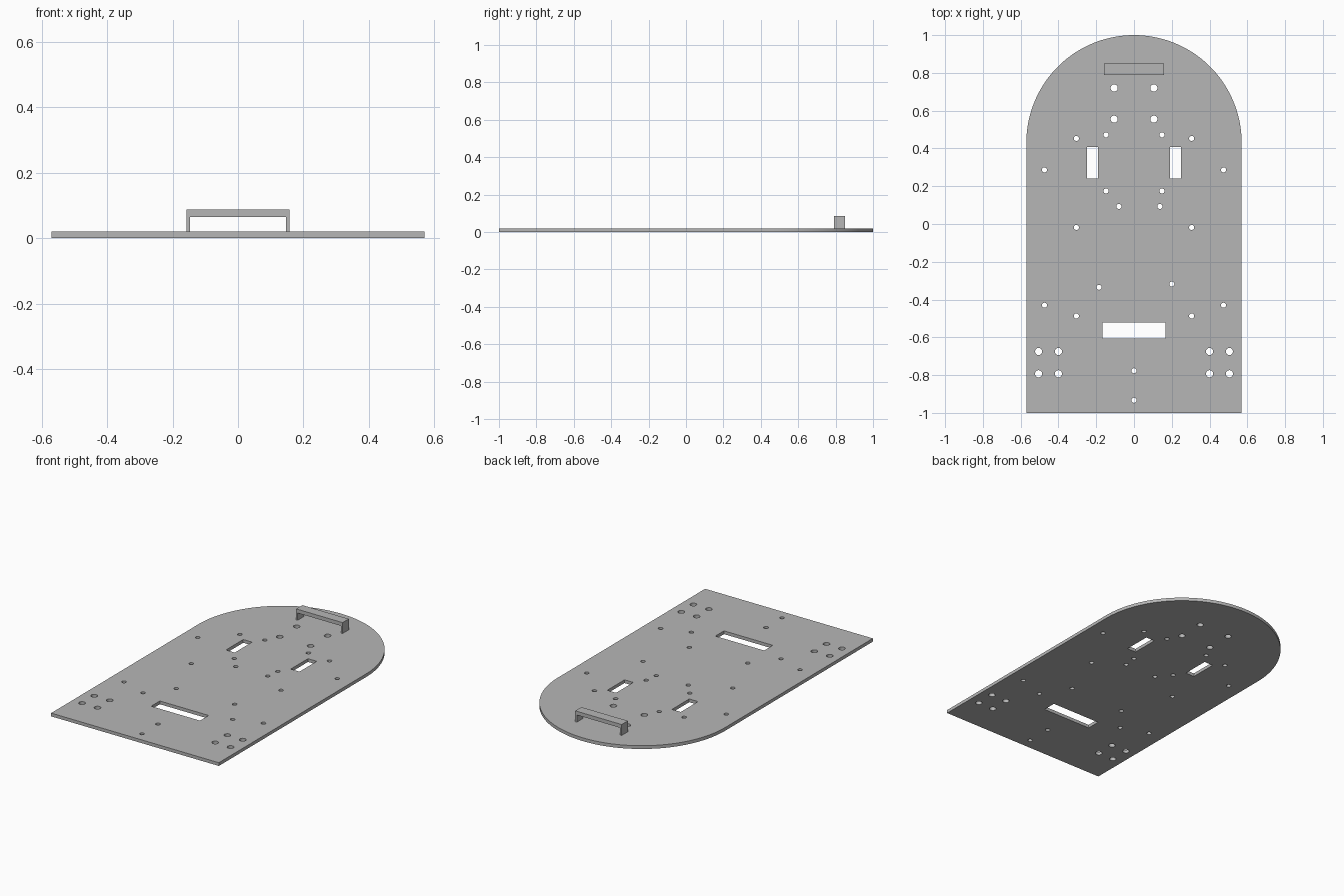
import bpy, bmesh
from math import pi, sin, cos

cube = bpy.data.objects.get("Cube")
if cube:
    bpy.data.objects.remove(cube, do_unlink=True)

THICK = 0.02
HALF_W = 0.57

grey = bpy.data.materials.new("plain grey")
grey.use_nodes = True
colour = (0.47, 0.47, 0.47, 1)
grey.diffuse_color = colour
grey.node_tree.nodes["Principled BSDF"].inputs["Base Color"].default_value = colour


def prism(bm, points, direction):
    """Extrude a closed outline of 3D points along a direction."""
    face = bm.faces.new([bm.verts.new(p) for p in points])
    top = bmesh.ops.extrude_face_region(bm, geom=[face])["geom"]
    verts = [v for v in top if isinstance(v, bmesh.types.BMVert)]
    bmesh.ops.translate(bm, verts=verts, vec=direction)


def arc(x, y, r, start, end, n):
    return [(x + r * cos(start + (end - start) * i / n),
             y + r * sin(start + (end - start) * i / n)) for i in range(n + 1)]


def finish(bm, name):
    bmesh.ops.recalc_face_normals(bm, faces=bm.faces)
    mesh = bpy.data.meshes.new(name)
    bm.to_mesh(mesh)
    bm.free()
    mesh.materials.append(grey)
    obj = bpy.data.objects.new(name, mesh)
    bpy.context.collection.objects.link(obj)
    return obj


def activate(obj):
    bpy.ops.object.select_all(action="DESELECT")
    obj.select_set(True)
    bpy.context.view_layer.objects.active = obj


# Base plate: straight sides, square front, semicircular back
bm = bmesh.new()
outline = [(-HALF_W, -1), (HALF_W, -1)] + arc(0, 1 - HALF_W, HALF_W, 0, pi, 72)
prism(bm, [(x, y, 0) for x, y in outline], (0, 0, THICK))
plate = finish(bm, "base_plate")

# Hole positions: mirrored pairs, then single holes
large_pairs = [(0.105, 0.72), (0.105, 0.555)]
large_pairs += [(x, y) for x in (0.4, 0.505) for y in (-0.675, -0.793)]
small_pairs = [(0.305, 0.453), (0.148, 0.472), (0.474, 0.286), (0.148, 0.175),
               (0.305, -0.018), (0.474, -0.43), (0.305, -0.487)]
small_single = [(-0.08, 0.093), (0.137, 0.093), (-0.185, -0.335),
                (0.2, -0.318), (0, -0.777), (0, -0.933)]
holes = [(s * x, y, 0.019) for x, y in large_pairs for s in (-1, 1)]
holes += [(s * x, y, 0.0135) for x, y in small_pairs for s in (-1, 1)]
holes += [(x, y, 0.0135) for x, y in small_single]

# Cutter with all round holes and rectangular slots
bm = bmesh.new()
cut = (0, 0, THICK * 3)
for x, y, r in holes:
    ring = arc(x, y, r, 0, 2 * pi, 24)[:-1]
    prism(bm, [(px, py, -THICK) for px, py in ring], cut)
for x0, x1, y0, y1 in [(-0.25, -0.19, 0.24, 0.408), (0.19, 0.25, 0.24, 0.408),
                       (-0.166, 0.166, -0.606, -0.522)]:
    prism(bm, [(x, y, -THICK) for x, y in
               ((x0, y0), (x1, y0), (x1, y1), (x0, y1))], cut)
cutter = finish(bm, "hole_cutter")
cutter.hide_render = True

mod = plate.modifiers.new("holes", "BOOLEAN")
mod.operation = "DIFFERENCE"
mod.solver = "EXACT"
mod.object = cutter
activate(plate)
bpy.ops.object.modifier_apply(modifier=mod.name)
bpy.data.objects.remove(cutter, do_unlink=True)
bpy.ops.object.shade_smooth_by_angle(angle=pi / 6)

# Handle: thin legs with a thicker bar across the top
outer, inner, bar_z, top_z = 0.158, 0.147, 0.064, 0.087
half = [(outer, THICK), (outer, top_z)]
under = [(inner, bar_z), (inner, THICK)]
profile = ([(-x, z) for x, z in half] + [(x, z) for x, z in reversed(half)]
           + [(x, z) for x, z in reversed(under)] + [(-x, z) for x, z in under])
bm = bmesh.new()
prism(bm, [(x, 0.79, z) for x, z in profile], (0, 0.06, 0))
finish(bm, "handle")
